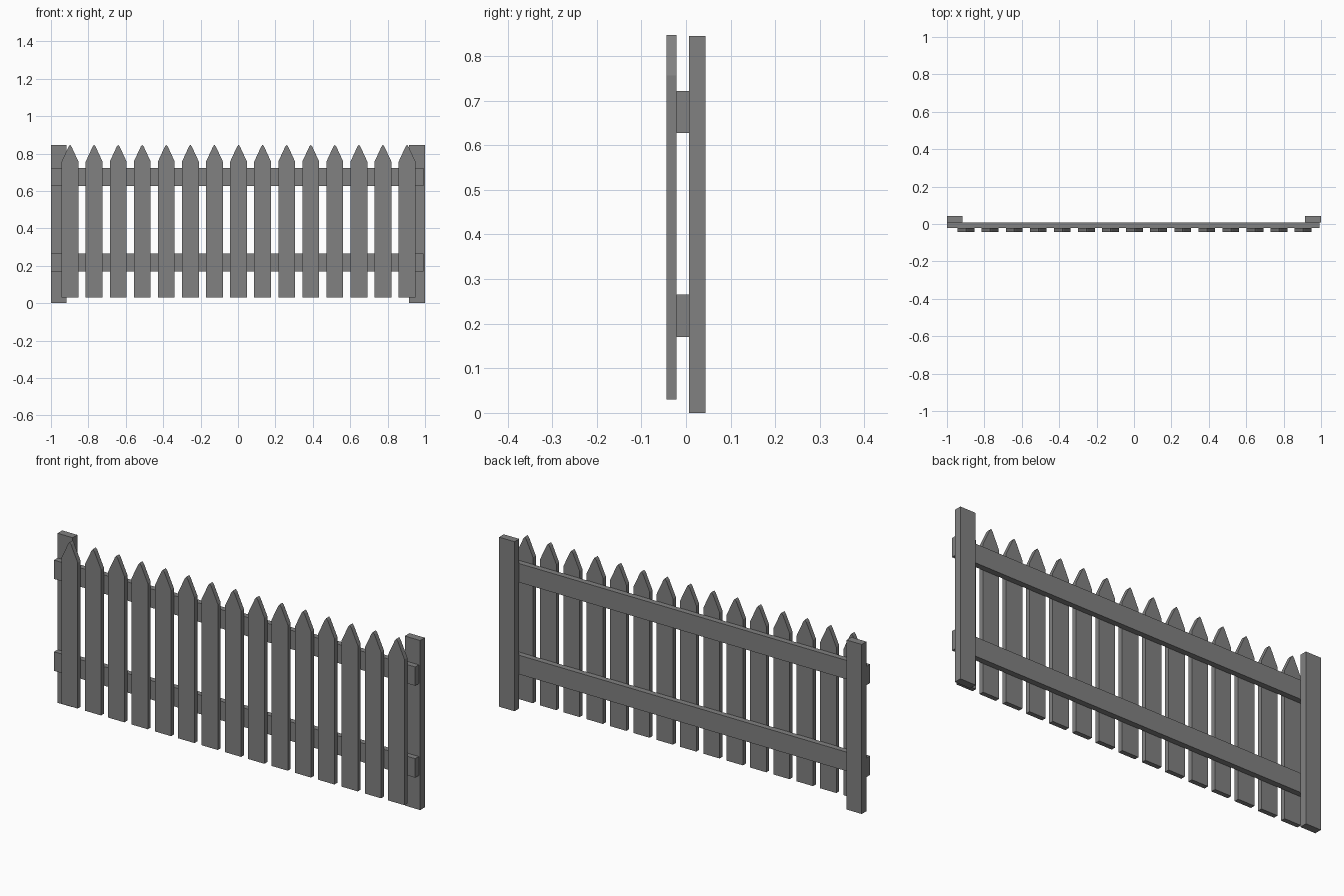
import bpy
import bmesh

default = bpy.data.objects.get("Cube")
if default:
    bpy.data.objects.remove(default, do_unlink=True)

grey = bpy.data.materials.new("weathered grey")
grey.use_nodes = True
colour = (0.22, 0.22, 0.22, 1)
grey.diffuse_color = colour
grey.node_tree.nodes["Principled BSDF"].inputs["Base Color"].default_value = colour


def board(name, outline, y_front, y_back):
    """Extrude an x-z outline from the front y to the back y."""
    bm = bmesh.new()
    face = bm.faces.new([bm.verts.new((x, y_front, z)) for x, z in outline])
    moved = bmesh.ops.extrude_face_region(bm, geom=[face])["geom"]
    verts = [v for v in moved if isinstance(v, bmesh.types.BMVert)]
    bmesh.ops.translate(bm, verts=verts, vec=(0, y_back - y_front, 0))
    bmesh.ops.recalc_face_normals(bm, faces=bm.faces)
    mesh = bpy.data.meshes.new(name)
    bm.to_mesh(mesh)
    bm.free()
    mesh.materials.append(grey)
    obj = bpy.data.objects.new(name, mesh)
    bpy.context.collection.objects.link(obj)
    return obj


def rectangle(x0, x1, z0, z1):
    return [(x0, z0), (x1, z0), (x1, z1), (x0, z1)]


# End posts
board("right_post", rectangle(-1, -0.917, 0, 0.845), 0.007, 0.044)
board("left_post", rectangle(0.915, 1, 0, 0.845), 0.007, 0.044)

# Horizontal rails
board("lower_rail", rectangle(-1, 0.992, 0.17, 0.265), -0.021, 0.007)
board("upper_rail", rectangle(-1, 0.992, 0.628, 0.722), -0.021, 0.007)

# Pointed pickets, sharing one mesh
half = [(0.045, 0.03), (0.045, 0.757), (0.008, 0.837)]
outline = half + [(0, 0.847)] + [(-x, z) for x, z in reversed(half)]
first = board("picket_1", outline, -0.044, -0.021)
first.location.x = -0.898
for i in range(1, 15):
    picket = bpy.data.objects.new(f"picket_{i + 1}", first.data)
    picket.location.x = -0.898 + i * 0.1287
    bpy.context.collection.objects.link(picket)
